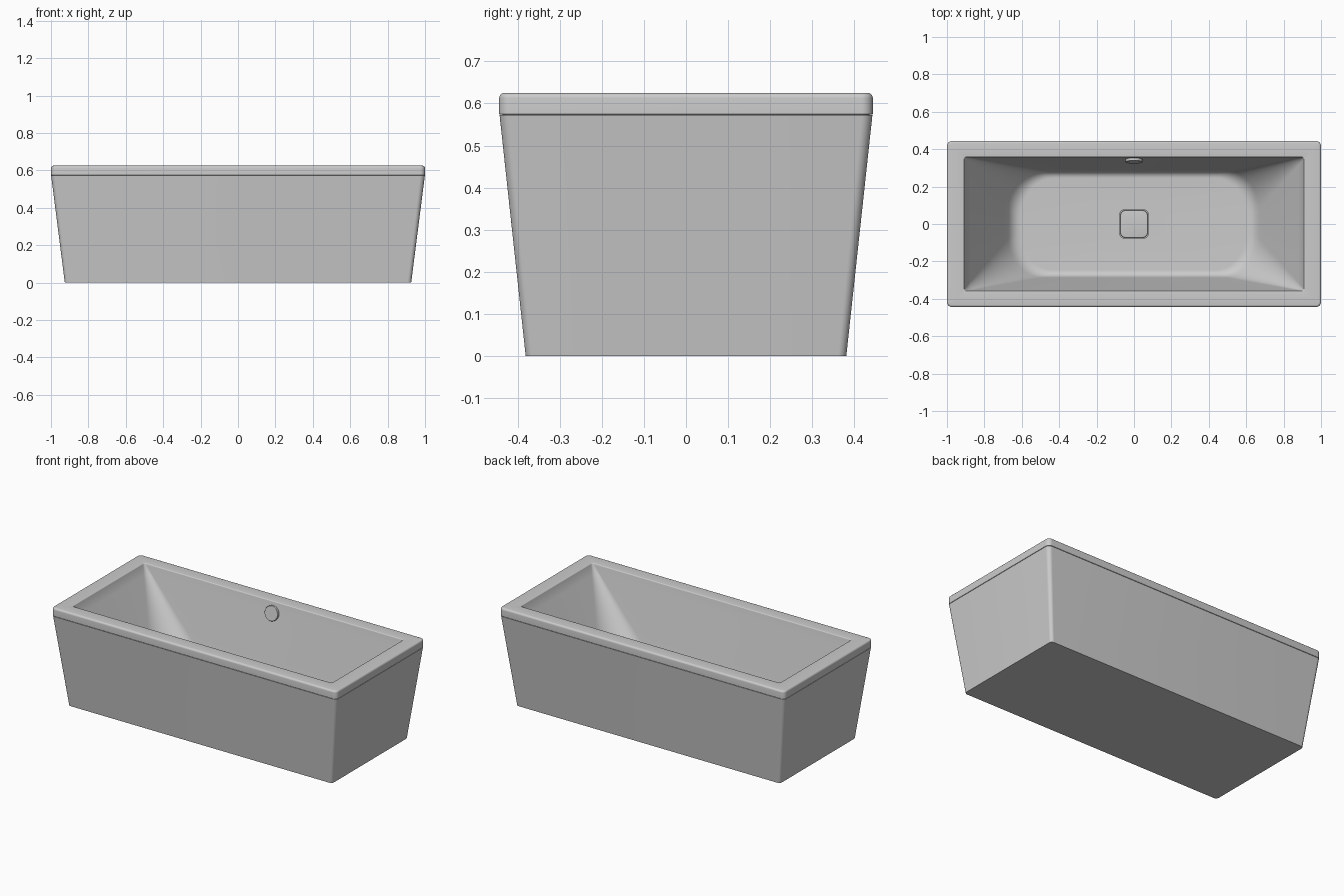
import bpy, bmesh, math

if "Cube" in bpy.data.objects:
    bpy.data.objects.remove(bpy.data.objects["Cube"])

SEG = 12  # segments per rounded corner


def ring(hx, hy, r, z, ry=None):
    """Rounded rectangle loop; ry allows elliptical corners."""
    ry = r if ry is None else ry
    pts = []
    for q, (sx, sy) in enumerate([(1, 1), (-1, 1), (-1, -1), (1, -1)]):
        for i in range(SEG + 1):
            a = math.pi / 2 * (q + i / SEG)
            pts.append((sx * (hx - r) + r * math.cos(a),
                        sy * (hy - ry) + ry * math.sin(a), z))
    return pts


def mix(a, b, t):
    return tuple(p + (q - p) * t for p, q in zip(a, b))


def smooth(ob, angle=35):
    bpy.ops.object.select_all(action='DESELECT')
    ob.select_set(True)
    bpy.context.view_layer.objects.active = ob
    bpy.ops.object.shade_smooth_by_angle(angle=math.radians(angle))


def loft(name, sections, cap_start=False, cap_end=False):
    """Skin through rounded rectangles (half x, half y, radius, z)."""
    bm = bmesh.new()
    loops = [[bm.verts.new(p) for p in ring(*s)] for s in sections]
    n = len(loops[0])
    for a, b in zip(loops, loops[1:]):
        for i in range(n):
            j = (i + 1) % n
            bm.faces.new((a[i], a[j], b[j], b[i]))
    if cap_start:
        bm.faces.new(loops[0][::-1])
    if cap_end:
        bm.faces.new(loops[-1])
    me = bpy.data.meshes.new(name)
    bm.to_mesh(me)
    bm.free()
    ob = bpy.data.objects.new(name, me)
    bpy.context.collection.objects.link(ob)
    smooth(ob)
    return ob


def fillet(hx, hy, r, z, size, outward, steps=5):
    """Rounded top edge: outward wall (rising) or inner lip (descending)."""
    out = []
    for i in range(steps + 1):
        a = math.pi / 2 * i / steps
        if outward:
            d, h = size * (1 - math.cos(a)), size * (1 - math.sin(a))
            out.append((hx - d, hy - d, r - d, z - h))
        else:
            d, h = size * (1 - math.sin(a)), size * (1 - math.cos(a))
            out.append((hx + d, hy + d, r + d, z - h))
    return out


# Tapered outer skirt with flat underside
loft("skirt", [(0.926, 0.381, 0.02, 0), (0.999, 0.443, 0.026, 0.572),
               (0.992, 0.436, 0.019, 0.572), (0.992, 0.436, 0.019, 0.575)],
     cap_start=True)

# Rim and basin in one continuous surface, with a recess for the drain
FLOOR = 0.19
lip = [s + (s[2],) for s in fillet(0.907, 0.357, 0.012, 0.625, 0.006, False)]
wall_top = lip[-1]
wall_foot = (0.645, 0.278, 0.20, FLOOR, 0.23)
floor_edge = (0.60, 0.245, 0.17, FLOOR, 0.20)
wall_end = mix(wall_top, wall_foot, 0.9)
wall = [mix(wall_top, wall_end, i / 8) for i in range(1, 8)]
curve = [mix(mix(wall_end, wall_foot, i / 8), mix(wall_foot, floor_edge, i / 8), i / 8)
         for i in range(9)]
recess = [(0.077, 0.077, 0.029, FLOOR), (0.077, 0.077, 0.029, FLOOR - 0.012)]
rim = [(0.985, 0.429, 0.012, 0.574), (0.999, 0.443, 0.026, 0.574),
       (1.0, 0.444, 0.027, 0.575)]
loft("rim_and_basin", rim + fillet(1.0, 0.444, 0.027, 0.625, 0.012, True)
     + lip + wall + curve + recess, cap_end=True)

# Square drain cover sitting in the recess
loft("drain_cover", [(0.072, 0.072, 0.024, FLOOR - 0.012)]
     + fillet(0.072, 0.072, 0.024, FLOOR + 0.003, 0.003, True, 3), cap_end=True)

# Round overflow cap on the back wall, square to the slope
tilt = math.atan2(wall_top[1] - wall_foot[1], wall_top[3] - FLOOR)
z = 0.555
y = wall_top[1] - (wall_top[3] - z) * math.tan(tilt)
bpy.ops.mesh.primitive_cylinder_add(vertices=48, radius=0.046, depth=0.03,
                                    location=(0, y, z),
                                    rotation=(math.pi / 2 - tilt, 0, 0))
cap = bpy.context.object
cap.name = "overflow_cap"
bev = cap.modifiers.new("bevel", 'BEVEL')
bev.width, bev.segments = 0.003, 3
smooth(cap)
